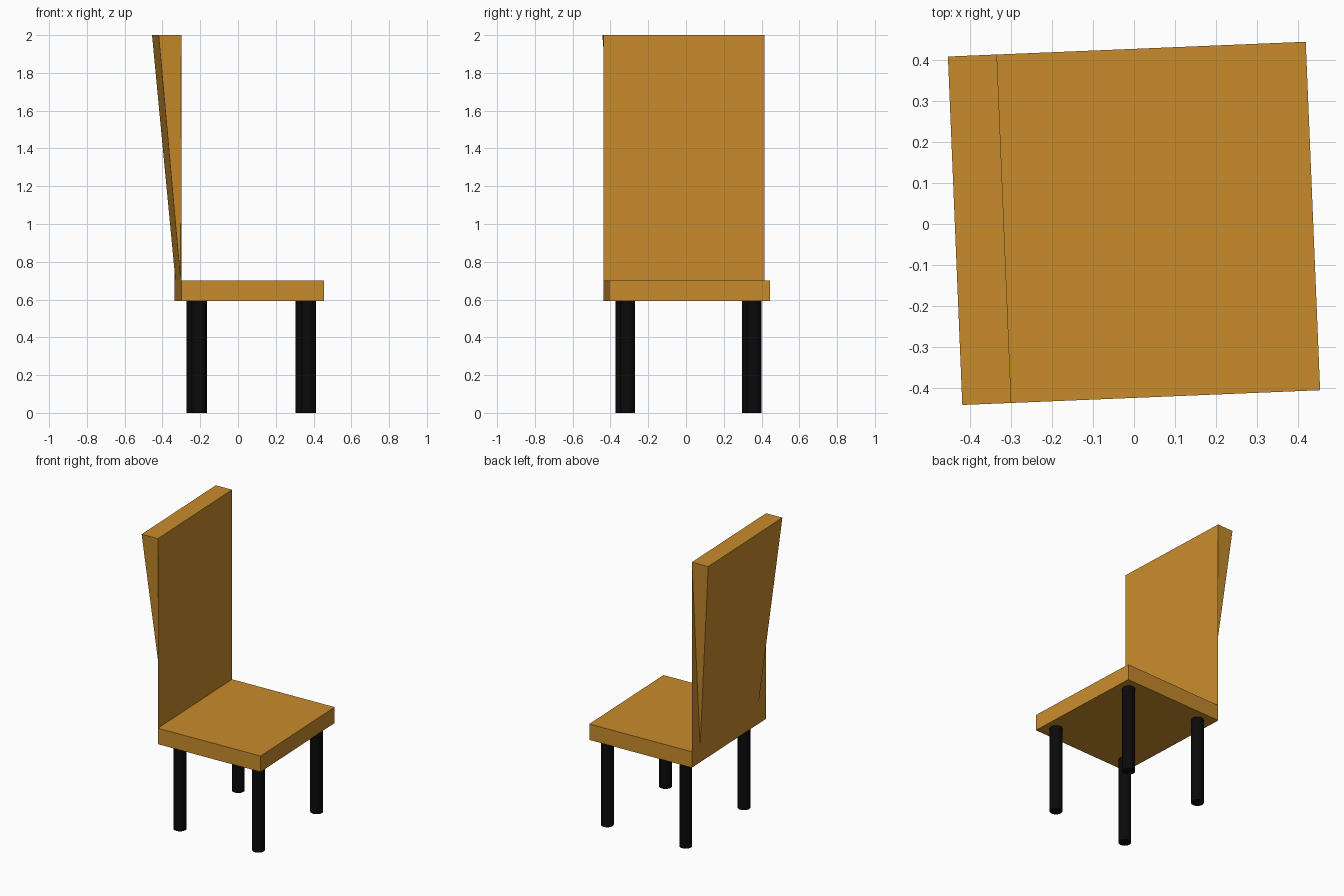
import bpy, bmesh, math
from mathutils import Matrix

if "Cube" in bpy.data.objects:
    bpy.data.objects.remove(bpy.data.objects["Cube"])

TURN = math.radians(2.36)   # whole chair is slightly turned
CENTRE = (0.06, 0.004)
SEAT_LO, SEAT_HI, TOP = 0.593, 0.702, 2.0
HX, HY = 0.378, 0.4265      # seat half sizes


def material(name, rgb):
    m = bpy.data.materials.new(name)
    m.diffuse_color = (*rgb, 1)
    m.use_nodes = True
    m.node_tree.nodes["Principled BSDF"].inputs["Base Color"].default_value = m.diffuse_color
    return m


wood = material("wood", (0.58, 0.26, 0.025))
black = material("black", (0.003, 0.003, 0.003))


def add(name, bm, mat):
    bm.transform(Matrix.Translation((*CENTRE, 0)) @ Matrix.Rotation(TURN, 4, 'Z'))
    me = bpy.data.meshes.new(name)
    bm.to_mesh(me)
    bm.free()
    me.materials.append(mat)
    ob = bpy.data.objects.new(name, me)
    bpy.context.collection.objects.link(ob)
    return ob


# Seat slab
bm = bmesh.new()
bmesh.ops.create_cube(bm, size=1)
bmesh.ops.scale(bm, vec=(2 * HX, 2 * HY, SEAT_HI - SEAT_LO), verts=bm.verts)
bmesh.ops.translate(bm, vec=(0, 0, (SEAT_LO + SEAT_HI) / 2), verts=bm.verts)
add("seat", bm, wood)

# Backrest wedge: thick at the top, tapering to the seat edge with inset rear corners
bm = bmesh.new()
T, INSET = 0.12, 0.094
ends = []
for s in (-1, 1):
    ends.append([bm.verts.new(p) for p in (
        (-HX, s * HY, SEAT_HI),
        (-HX, s * HY, TOP),
        (-HX - T, s * HY, TOP),
        (-HX, s * (HY - INSET), SEAT_HI))])
a, b = ends
for i in range(3):
    bm.faces.new((a[i], a[i + 1], b[i + 1], b[i]))
for e in ends:
    bm.faces.new((e[1], e[2], e[3]))
    bm.faces.new((e[0], e[1], e[3]))
bm.faces.new((a[3], a[0], b[0], b[3]))
bmesh.ops.recalc_face_normals(bm, faces=bm.faces)
add("backrest", bm, wood)

# Four round legs
for sx, xn in ((-1, "left"), (1, "right")):
    for sy, yn in ((-1, "front"), (1, "back")):
        bm = bmesh.new()
        bmesh.ops.create_cone(bm, cap_ends=True, segments=32, radius1=0.04,
                              radius2=0.04, depth=SEAT_LO)
        bmesh.ops.translate(bm, verts=bm.verts, vec=(
            0.01 + sx * 0.289, 0.008 + sy * 0.335, SEAT_LO / 2))
        leg = add(f"{yn}_{xn}_leg", bm, black)
        for p in leg.data.polygons:
            p.use_smooth = len(p.vertices) == 4
